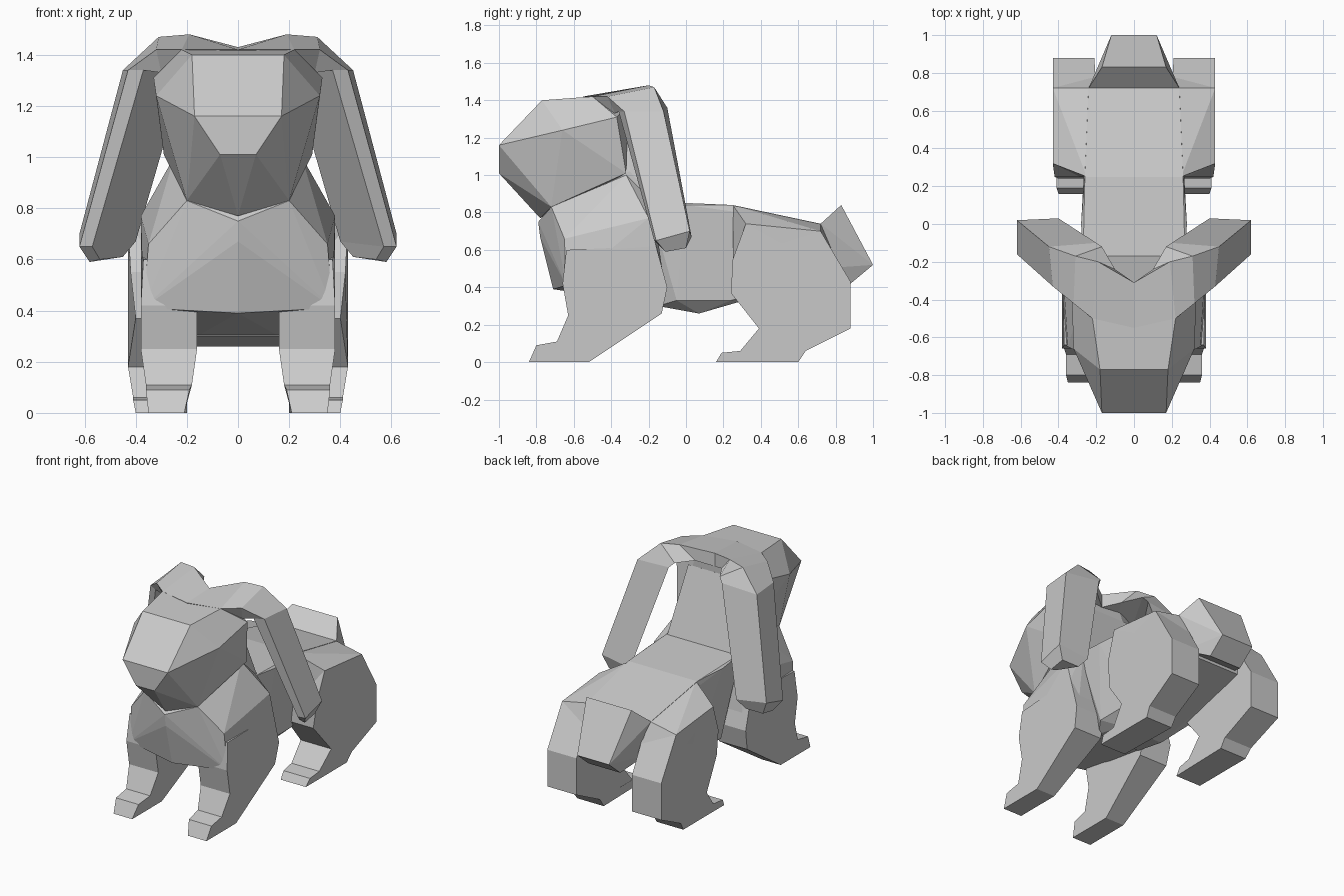
import bpy, bmesh


def finish(name, bm, mirror=False):
    bmesh.ops.recalc_face_normals(bm, faces=bm.faces)
    me = bpy.data.meshes.new(name)
    bm.to_mesh(me)
    bm.free()
    ob = bpy.data.objects.new(name, me)
    bpy.context.collection.objects.link(ob)
    if mirror:
        m = ob.modifiers.new("Mirror", 'MIRROR')
        m.use_clip = True
    return ob


def faceted_block(name, pts, pair=False):
    """Convex block from its right-half corners; pair=True makes two separate blocks."""
    bm = bmesh.new()
    for x, y, z in pts:
        bm.verts.new((x, y, z))
        if x > 0 and not pair:
            bm.verts.new((-x, y, z))
    r = bmesh.ops.convex_hull(bm, input=bm.verts)
    junk = [g for g in r["geom_interior"] if isinstance(g, bmesh.types.BMVert)]
    bmesh.ops.delete(bm, geom=junk, context='VERTS')
    bmesh.ops.dissolve_limit(bm, angle_limit=0.03, verts=bm.verts, edges=bm.edges)
    return finish(name, bm, pair)


def loft(name, rings, start_cap=True):
    bm = bmesh.new()
    vs = [[bm.verts.new(p) for p in r] for r in rings]
    n = len(rings[0])
    for a, b in zip(vs, vs[1:]):
        for i in range(n):
            j = (i + 1) % n
            bm.faces.new((a[i], a[j], b[j], b[i]))
    if start_cap:
        bm.faces.new(vs[0])
    bm.faces.new(vs[-1])
    return finish(name, bm, True)


def leg(name, prof):
    """Side outline (y, z) with inner and outer x at each corner."""
    return loft(name, [[(xi, y, z) for y, z, xi, xo in prof],
                       [(xo, y, z) for y, z, xi, xo in prof]])


# Head: blunt muzzle, wide cheeks, jaw
faceted_block("head", [
    (.17, -1, 1.16), (.07, -1, 1.01), (.18, -.77, 1.40), (.32, -.66, 1.24),
    (.20, -.72, .83), (0, -.78, .77), (.22, -.5, 1.42), (.33, -.37, 1.31),
    (.29, -.32, 1.01), (.14, -.31, 1.37)])

# Nape filling the back of the head down to the shoulders
faceted_block("neck", [
    (.20, -.31, 1.30), (.25, -.30, 1.02), (.26, -.17, .86), (.2, -.6, .9),
    (.2, -.5, 1.2)])

# Chest and shoulders
faceted_block("chest", [
    (.20, -.72, .83), (0, -.79, .75), (.25, -.32, 1.0), (.35, -.65, .66),
    (.38, -.20, .77), (0, -.78, .67), (.16, -.67, .41), (0, -.71, .39),
    (.37, -.64, .41), (.38, -.16, .62), (.36, -.11, .38), (.16, -.12, .30),
    (.26, -.18, .86)])

# Barrel of the body
faceted_block("body", [
    (.27, -.2, .86), (.28, 0, .84), (.26, .25, .84), (.24, .72, .74),
    (.23, -.05, .33), (.23, .24, .33), (.16, .07, .26), (.16, .25, .31),
    (.16, -.15, .30), (.2, .76, .46)])

# Hips slope from the back out to the thighs
faceted_block("hips", [
    (.25, .25, .84), (.23, .72, .74), (.43, .32, .74), (.43, .72, .70),
    (.29, .25, .5), (.40, .3, .5), (.42, .75, .5), (.2, .8, .55),
    (.2, .3, .5)], pair=True)

# Stub tail
faceted_block("tail", [
    (.24, .72, .74), (.17, .83, .84), (.12, 1, .52), (.12, .88, .42),
    (.2, .72, .50)])

# Legs
leg("front_legs", [
    (-.64, .60, .16, .37), (-.66, .42, .16, .38), (-.63, .25, .16, .38),
    (-.69, .11, .18, .36), (-.80, .09, .19, .36), (-.84, 0, .21, .35),
    (-.52, 0, .21, .35), (-.13, .26, .16, .37), (-.10, .40, .16, .38),
    (-.16, .62, .16, .38)])
leg("back_legs", [
    (.32, .74, .20, .43), (.72, .70, .20, .43), (.88, .43, .21, .43),
    (.88, .18, .21, .43), (.64, .06, .20, .41), (.60, 0, .20, .40),
    (.16, 0, .21, .40), (.19, .05, .21, .41), (.29, .06, .20, .41),
    (.39, .18, .20, .43), (.24, .37, .20, .40), (.25, .55, .20, .42)])

# Drooping ears: rings run from the crown, over the side and down to the tip
loft("ears", [
    [(0, -.55, 1.42), (0, -.31, 1.43), (0, -.31, 1.34), (0, -.5, 1.30)],
    [(.22, -.50, 1.42), (.19, -.20, 1.48), (.10, -.24, 1.38), (.20, -.45, 1.30)],
    [(.32, -.42, 1.42), (.31, -.17, 1.47), (.17, -.12, 1.39), (.30, -.38, 1.33)],
    [(.43, -.33, 1.34), (.45, -.12, 1.34), (.20, -.10, 1.36), (.37, -.36, 1.34)],
    [(.62, -.16, .65), (.62, .02, .70), (.40, .03, .67), (.57, -.17, .65)],
    [(.58, -.11, .59), (.58, 0, .61), (.45, 0, .61), (.54, -.11, .60)]],
    start_cap=False)
